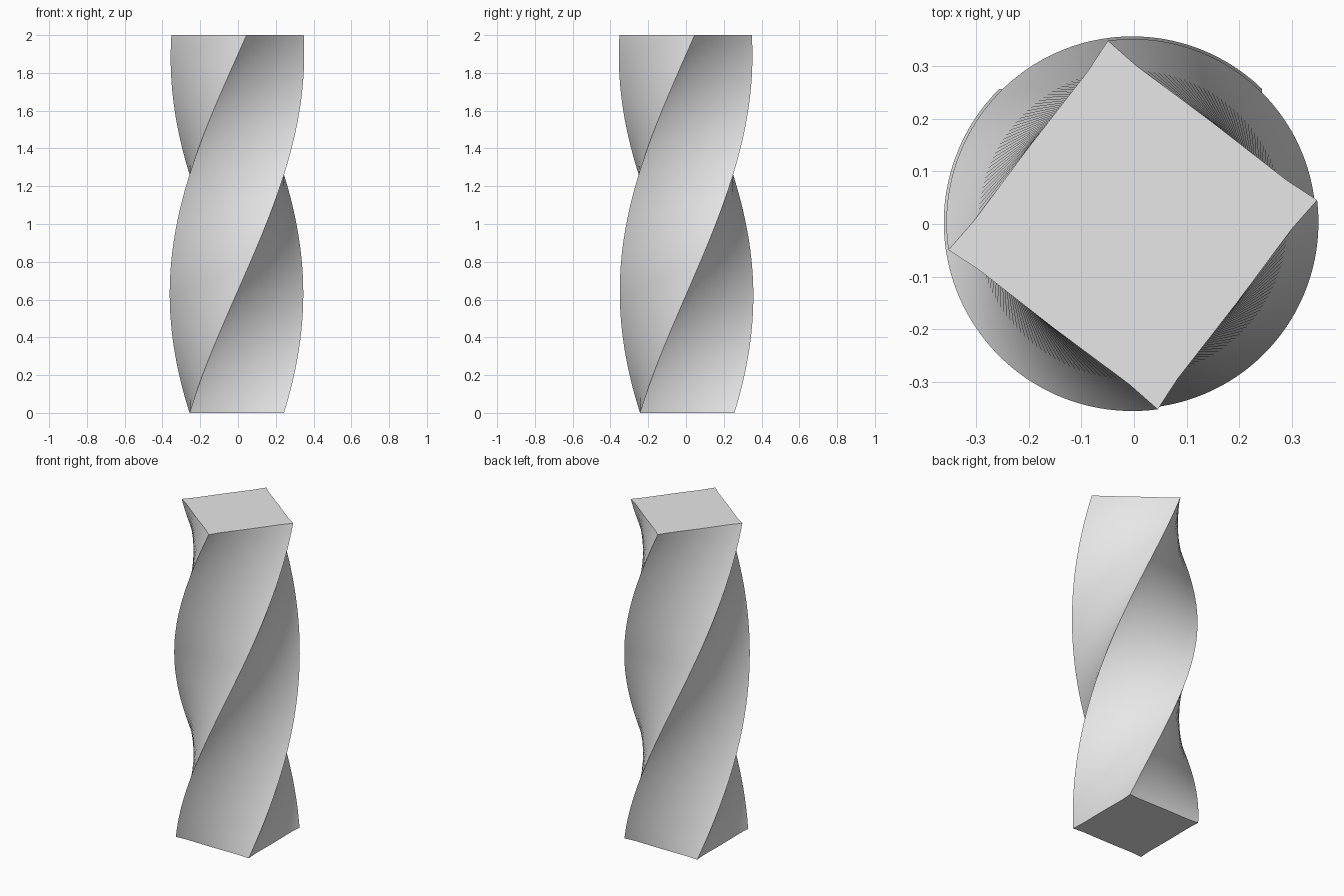
import bpy, bmesh
from math import radians
from mathutils import Matrix, Vector

cube = bpy.data.objects.get("Cube")
if cube:
    bpy.data.objects.remove(cube, do_unlink=True)

HEIGHT, HALF, STEPS = 2.0, 0.25, 72
TWIST = radians(142.7)
AXIS = Vector((-0.003, 0.003, 0))
OFFSET = Vector((-0.0035, 0.0035, 0))


def section():
    """Square with very slightly hollow sides."""
    pts = []
    for side in range(4):
        turn = Matrix.Rotation(radians(90 * side), 3, "Z")
        for x, inset in ((-HALF, 0), (-0.18, 0.005), (0, 0.003), (0.18, 0.005)):
            pts.append(turn @ Vector((x, inset - HALF, 0)) + OFFSET)
    return pts


# Twisted square column, built as stacked rotated sections
bm = bmesh.new()
rings = []
for i in range(STEPS + 1):
    t = i / STEPS
    turn = Matrix.Rotation(TWIST * t, 3, "Z")
    lift = AXIS + Vector((0, 0, HEIGHT * t))
    rings.append([bm.verts.new(turn @ p + lift) for p in section()])

count = len(rings[0])
for low, high in zip(rings, rings[1:]):
    for j in range(count):
        k = (j + 1) % count
        bm.faces.new((low[j], low[k], high[k], high[j]))

# End caps
bm.faces.new(rings[-1])
bm.faces.new(rings[0][::-1])
bmesh.ops.recalc_face_normals(bm, faces=bm.faces)

mesh = bpy.data.meshes.new("twisted_column")
bm.to_mesh(mesh)
bm.free()
column = bpy.data.objects.new("twisted_column", mesh)
bpy.context.collection.objects.link(column)

# Plain grey material
grey = bpy.data.materials.new("light_grey")
grey.use_nodes = True
colour = (0.8, 0.8, 0.8, 1)
grey.diffuse_color = colour
grey.node_tree.nodes["Principled BSDF"].inputs["Base Color"].default_value = colour
mesh.materials.append(grey)

# Smooth sides with crisp corners
bpy.ops.object.select_all(action="DESELECT")
column.select_set(True)
bpy.context.view_layer.objects.active = column
bpy.ops.object.shade_smooth_by_angle(angle=radians(30))
